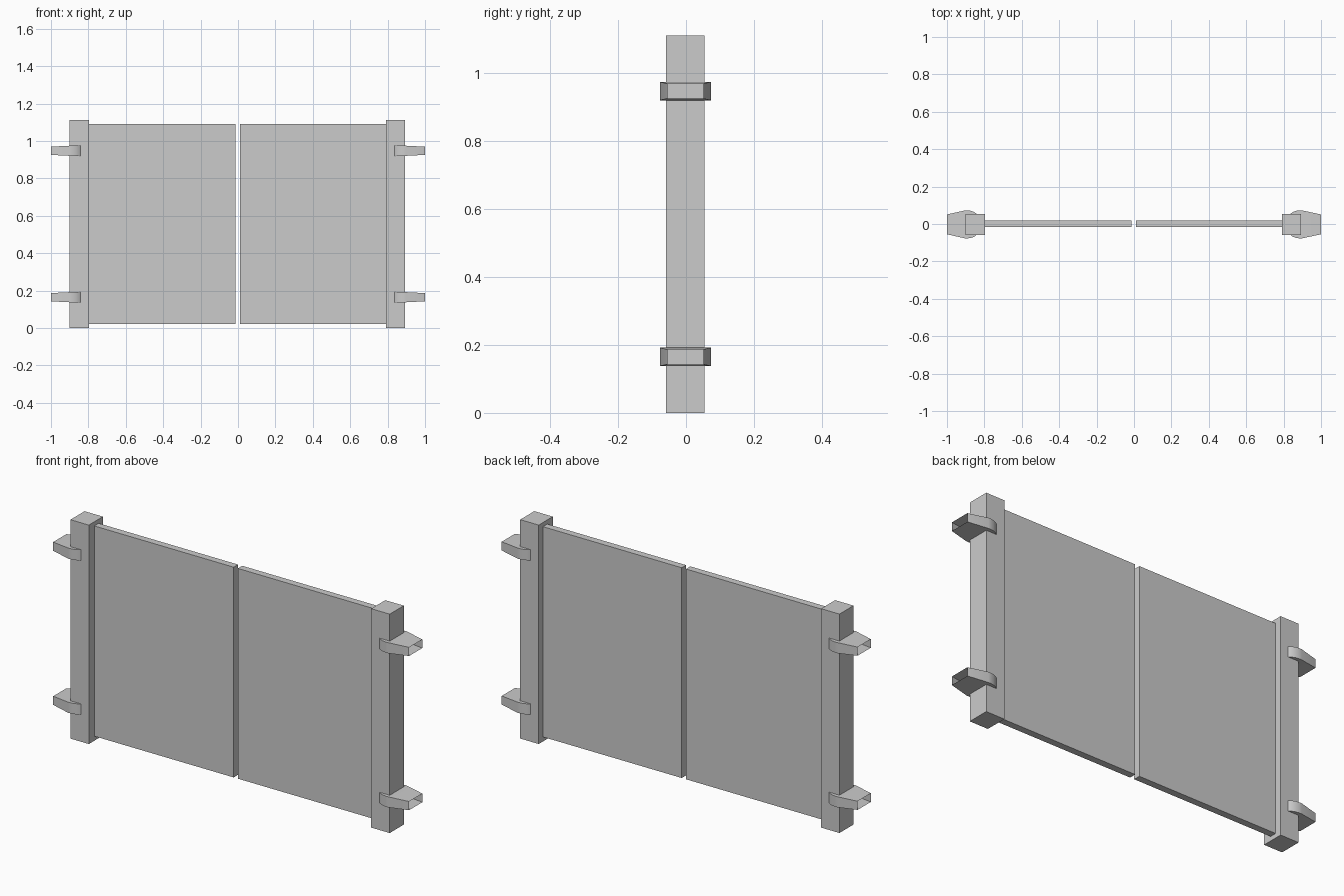
import bpy, bmesh, math

if "Cube" in bpy.data.objects:
    bpy.data.objects.remove(bpy.data.objects["Cube"])

steel = bpy.data.materials.new("light_grey")
steel.diffuse_color = (0.6, 0.6, 0.6, 1.0)
steel.use_nodes = True
steel.node_tree.nodes["Principled BSDF"].inputs["Base Color"].default_value = steel.diffuse_color


def finish(name, bm):
    mesh = bpy.data.meshes.new(name)
    bm.to_mesh(mesh)
    bm.free()
    mesh.materials.append(steel)
    obj = bpy.data.objects.new(name, mesh)
    bpy.context.collection.objects.link(obj)
    return obj


def box(name, x, y, z):
    bm = bmesh.new()
    bmesh.ops.create_cube(bm, size=1)
    for v in bm.verts:
        for i, (lo, hi) in enumerate((x, y, z)):
            v.co[i] = lo if v.co[i] < 0 else hi
    finish(name, bm)


def bracket(name, side, cx, cz):
    """Tapered collar: open outer end, rounded end buried in the post."""
    r, h, steps = 0.075, 0.027, 12
    # plan outline (x, y, half height), outer end first and last
    outline = [(side * 1.0, 0.053, 0.022)]
    outline.append((cx + side * 0.012, r, h))
    for i in range(steps + 1):
        a = math.pi / 2 - math.pi * i / steps
        outline.append((cx - side * r * math.cos(a), r * math.sin(a), h))
    outline.append((cx + side * 0.012, -r, h))
    outline.append((side * 1.0, -0.053, 0.022))
    bm = bmesh.new()
    top = [bm.verts.new((x, y - 0.002, cz + k)) for x, y, k in outline]
    low = [bm.verts.new((x, y - 0.002, cz - k)) for x, y, k in outline]
    n = len(outline)
    for i in range(n - 1):
        bm.faces.new((top[i], top[i + 1], low[i + 1], low[i]))
    # top and bottom: sloping tongue plus flat rounded end
    for ring in (top, low):
        bm.faces.new((ring[0], ring[1], ring[-2], ring[-1]))
        bm.faces.new(ring[1:-1])
    # outward normals
    bm.normal_update()
    for f in bm.faces:
        c = f.calc_center_median()
        c.x -= side * 0.93
        c.y += 0.002
        c.z -= cz
        if abs(f.normal.z) > 0.5:
            c.x = c.y = 0
        if f.normal.dot(c) < 0:
            f.normal_flip()
    obj = finish(name, bm)
    bpy.context.view_layer.objects.active = obj
    obj.select_set(True)
    bpy.ops.object.shade_smooth_by_angle(angle=math.radians(20))
    obj.select_set(False)


# Posts
box("left_post", (-0.90, -0.797), (-0.059, 0.054), (0, 1.112))
box("right_post", (0.79, 0.894), (-0.059, 0.054), (0, 1.112))

# Gate panels
box("left_panel", (-0.80, -0.014), (-0.015, 0.02), (0.023, 1.091))
box("right_panel", (0.01, 0.792), (-0.015, 0.02), (0.023, 1.091))

# Wall brackets
for label, side, cx in (("left", -1, -0.89), ("right", 1, 0.885)):
    for level, z in (("lower", 0.165), ("upper", 0.948)):
        bracket(f"{label}_{level}_bracket", side, cx, z)
